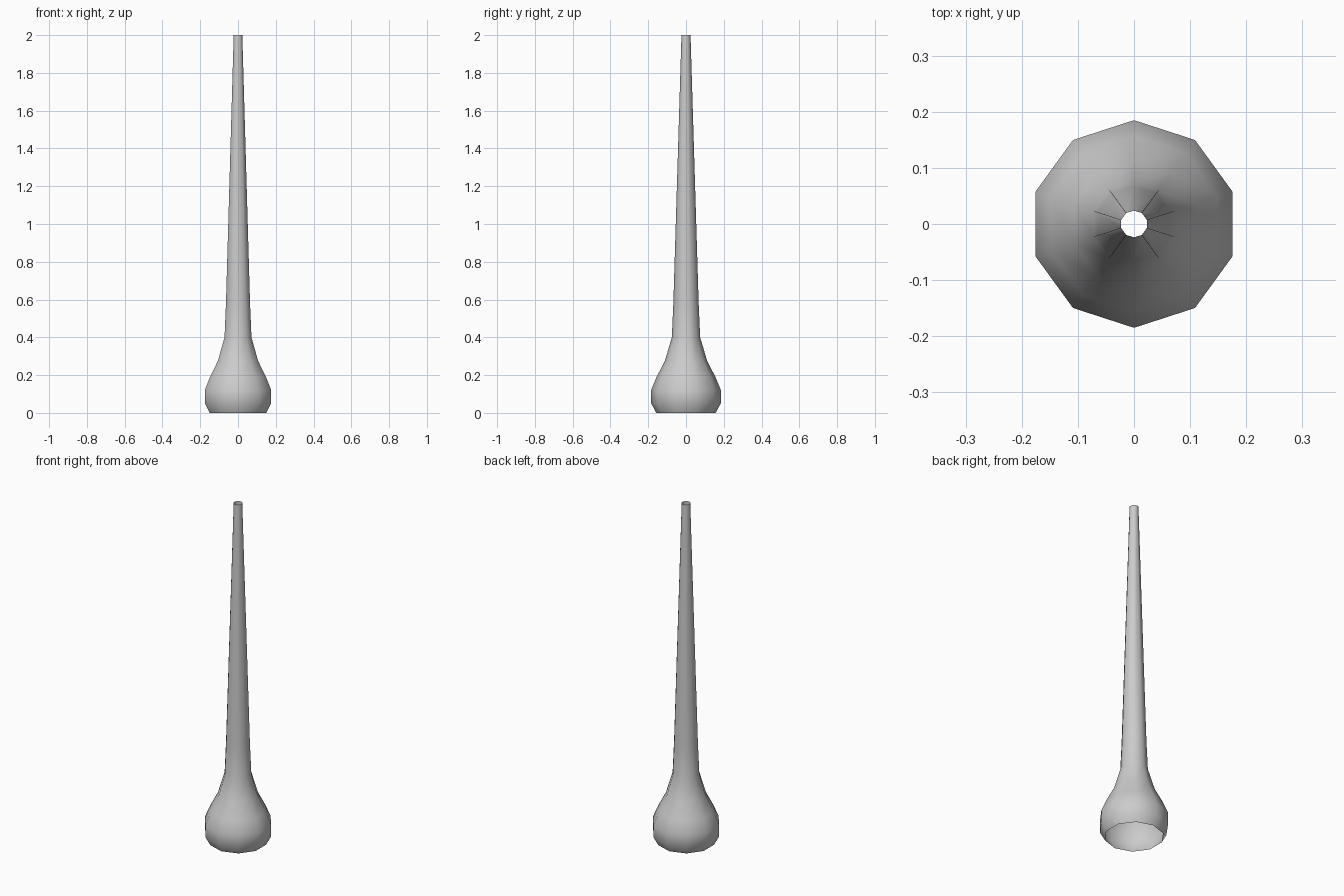
import bpy, bmesh, math

if "Cube" in bpy.data.objects:
    bpy.data.objects.remove(bpy.data.objects["Cube"])

SIDES = 10
# (radius, height) from the open base to the open tip
PROFILE = [(0.157, 0.0), (0.184, 0.05), (0.185, 0.12), (0.156, 0.19),
           (0.112, 0.275), (0.075, 0.40), (0.067, 0.58), (0.024, 2.0)]

# Single-walled tapered spout with a bulb foot, open at both ends
bm = bmesh.new()
rings = []
for r, z in PROFILE:
    ring = []
    for i in range(SIDES):
        a = math.pi / 2 + 2 * math.pi * i / SIDES
        ring.append(bm.verts.new((r * math.cos(a), r * math.sin(a), z)))
    rings.append(ring)
for low, high in zip(rings, rings[1:]):
    for i in range(SIDES):
        j = (i + 1) % SIDES
        bm.faces.new((low[i], low[j], high[j], high[i])).smooth = True

mesh = bpy.data.meshes.new("tapered_bulb_tube")
bm.to_mesh(mesh)
bm.free()
tube = bpy.data.objects.new("tapered_bulb_tube", mesh)
bpy.context.collection.objects.link(tube)
